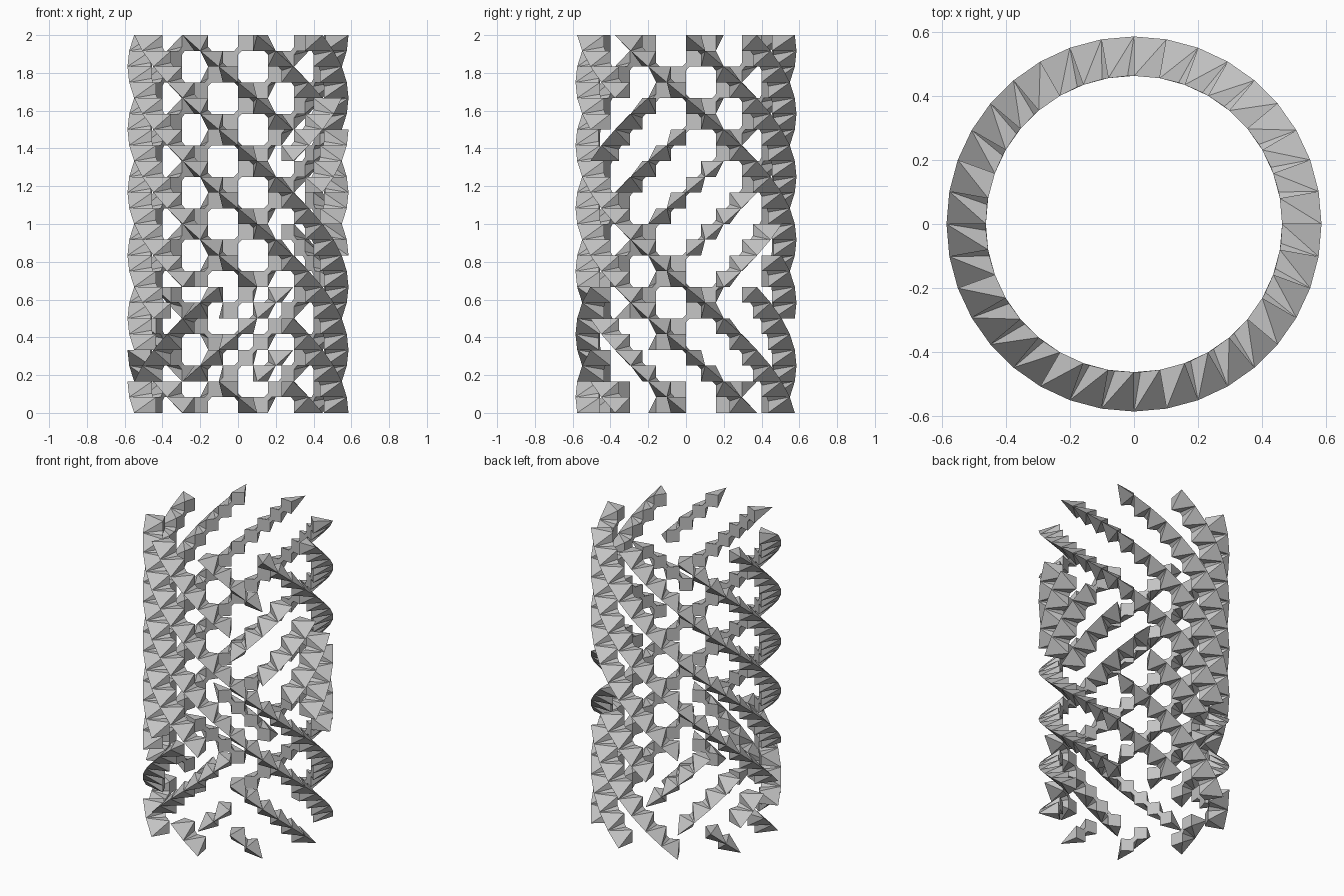
import bpy, bmesh, math

cube = bpy.data.objects.get("Cube")
if cube:
    bpy.data.objects.remove(cube, do_unlink=True)

COLS, ROWS = 36, 24
OUTER, INNER, CHAMFER = 0.585, 0.462, 0.25
STEP = 2.0 / ROWS
# Cells near the base whose strand climbs to the right, by cell row
LOW_RISING = {1: (-7, -5, -3, -1, 1), 2: (-8, -6, -2, 0), 3: (-7, -1, 1)}


def rises(c, r):
    """Whether the diagonal of a cell climbs to the right."""
    upper = c + r in (10, 12) and -6 <= c - r <= 2
    return upper or c in LOW_RISING.get(r, ())


def filled(i, j):
    """Whether a square carries a strand: every other cell has one diagonal."""
    if not 0 <= j < ROWS:
        return False
    half = COLS // 4
    c, r = ((i + 1) // 2 + half) % (2 * half) - half, j // 2
    if (c + r) % 2:
        return False
    return rises(c, r) == bool((i + j) % 2)


bm = bmesh.new()
cache = {}


def vert(i, j, r):
    """Shared vertex at a lattice position and radius."""
    key = (round((i % COLS) * 100), round(j * 100), r)
    if key not in cache:
        a = math.tau * i / COLS
        cache[key] = bm.verts.new((r * math.sin(a), -r * math.cos(a), j * STEP))
    return cache[key]


def face(*verts):
    if not bm.faces.get(verts):
        bm.faces.new(verts)


def site(i, j):
    """Ridge points sit on every other lattice point."""
    return vert(i, j, OUTER if (i + j) % 2 else INNER)


# Ridged outside and flat inside of every strand square
for i in range(COLS):
    for j in range(ROWS):
        if not filled(i, j):
            continue
        ring = [(i, j), (i + 1, j), (i + 1, j + 1), (i, j + 1)]
        a, b, c, d = [site(*p) for p in ring]
        if (i + j) % 2:
            face(a, b, c)
            face(a, c, d)
        else:
            face(a, b, d)
            face(b, c, d)
        face(*[vert(*p, INNER) for p in reversed(ring)])

# Side walls and corner fillets around every ridge point
DIRS = [(1, 0), (0, 1), (-1, 0), (0, -1)]
QUADS = [(0, 0), (-1, 0), (-1, -1), (0, -1)]
for i in range(COLS):
    for j in range(ROWS + 1):
        if (i + j) % 2 == 0:
            continue
        full = [filled(i + q[0], j + q[1]) for q in QUADS]
        fillet = [not full[k] and full[k - 1] and full[(k + 1) % 4] for k in range(4)]
        peak, foot = vert(i, j, OUTER), vert(i, j, INNER)

        def neck(k):
            dx, dy = DIRS[k % 4]
            return vert(i + dx * CHAMFER, j + dy * CHAMFER, INNER)

        for k, (dx, dy) in enumerate(DIRS):
            # the wall stands between the squares before and after this direction
            if full[k] != full[k - 1]:
                open_quad = k if not full[k] else (k - 1) % 4
                low = vert(i + dx, j + dy, INNER)
                end = neck(k) if fillet[open_quad] else foot
                if full[k]:
                    face(peak, low, end)
                else:
                    face(peak, end, low)
            if fillet[k]:
                face(peak, neck(k), neck(k + 1))
                face(foot, neck(k + 1), neck(k))

mesh = bpy.data.meshes.new("lattice_tube")
bm.to_mesh(mesh)
bm.free()

# Plain grey material
grey = bpy.data.materials.new("light_grey")
grey.use_nodes = True
colour = (0.55, 0.55, 0.55, 1.0)
grey.diffuse_color = colour
for node in grey.node_tree.nodes:
    if node.type == 'BSDF_PRINCIPLED':
        node.inputs["Base Color"].default_value = colour
mesh.materials.append(grey)

tube = bpy.data.objects.new("lattice_tube", mesh)
bpy.context.scene.collection.objects.link(tube)
